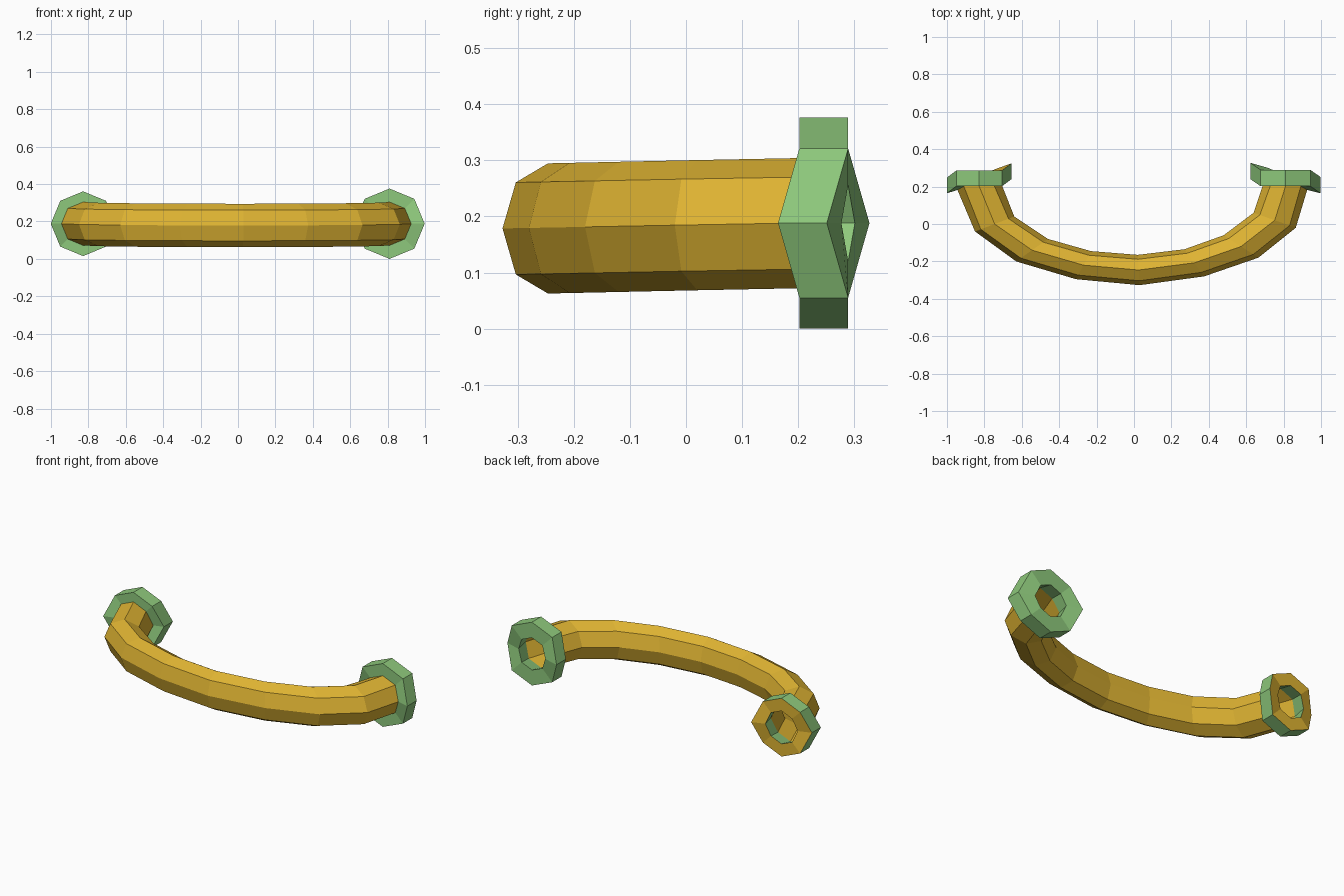
import bpy, bmesh
from math import sin, cos, pi

cube = bpy.data.objects.get("Cube")
if cube:
    bpy.data.objects.remove(cube, do_unlink=True)


def material(name, color):
    m = bpy.data.materials.new(name)
    m.use_nodes = True
    m.diffuse_color = color
    m.node_tree.nodes["Principled BSDF"].inputs["Base Color"].default_value = color
    return m


gold = material("gold", (0.73, 0.45, 0.032, 1))
green = material("green", (0.27, 0.58, 0.20, 1))
SIDES = 8


def bridge(bm, a, b, mat=0):
    for i in range(SIDES):
        j = (i + 1) % SIDES
        bm.faces.new((a[i], a[j], b[j], b[i])).material_index = mat


def finish(bm, name, mats):
    bmesh.ops.recalc_face_normals(bm, faces=bm.faces)
    mesh = bpy.data.meshes.new(name)
    bm.to_mesh(mesh)
    bm.free()
    for m in mats:
        mesh.materials.append(m)
    obj = bpy.data.objects.new(name, mesh)
    bpy.context.collection.objects.link(obj)


def flange_loop(bm, cx, y, radius, bend):
    """Upright octagon whose outer side bends forward and inner side back."""
    side = 1 if cx > 0 else -1
    loop = []
    for i in range(SIDES):
        a = 2 * pi * i / SIDES
        dy = {0: -bend, SIDES // 2: bend}.get(i, 0)
        loop.append(bm.verts.new((cx + side * radius * cos(a), y + dy,
                                  0.188 + radius * sin(a))))
    return loop


# Curved tube: outer and inner edge of each cross-section, seen from above
stations = [
    ((-0.85, -0.04), (-0.64, 0.04)),
    ((-0.63, -0.20), (-0.46, -0.08)),
    ((-0.31, -0.295), (-0.23, -0.145)),
    ((0.03, -0.327), (0.02, -0.165)),
    ((0.375, -0.28), (0.27, -0.135)),
    ((0.665, -0.18), (0.48, -0.06)),
    ((0.865, -0.02), (0.64, 0.06)),
]
LEFT_X, RIGHT_X, FRONT_Y, TUBE_R = 0.81, -0.828, 0.202, 0.116

bm = bmesh.new()
loops = [flange_loop(bm, RIGHT_X, FRONT_Y, TUBE_R, 0.02)]
for (ox, oy), (ix, iy) in stations:
    cx, cy = (ox + ix) / 2, (oy + iy) / 2
    wx, wy = (ox - ix) / 2, (oy - iy) / 2
    loop = []
    for i in range(SIDES):
        a = 2 * pi * i / SIDES
        loop.append(bm.verts.new((cx + wx * cos(a), cy + wy * cos(a),
                                  0.184 + 0.022 * cy + TUBE_R * sin(a))))
    loops.append(loop)
loops.append(flange_loop(bm, LEFT_X, FRONT_Y, TUBE_R, 0.02))
for a, b in zip(loops, loops[1:]):
    bridge(bm, a, b)
finish(bm, "curved_tube", [gold])


# End flanges: bent octagonal rings around the open tube ends
def flange(name, cx, radius, hole, back_y, back_mat):
    bm = bmesh.new()
    front_in = flange_loop(bm, cx, FRONT_Y, TUBE_R, 0.02)
    front_out = flange_loop(bm, cx, FRONT_Y, radius, 0.038)
    back_out = flange_loop(bm, cx, back_y, radius, 0.038)
    back_in = flange_loop(bm, cx, back_y, hole, 0.012)
    bridge(bm, front_in, front_out)
    bridge(bm, front_out, back_out)
    bridge(bm, back_out, back_in, back_mat)
    bridge(bm, back_in, front_in)
    finish(bm, name, [green, gold])


flange("left_flange", LEFT_X, 0.188, 0.096, 0.289, 0)
flange("right_flange", RIGHT_X, 0.173, 0.098, 0.286, 1)
